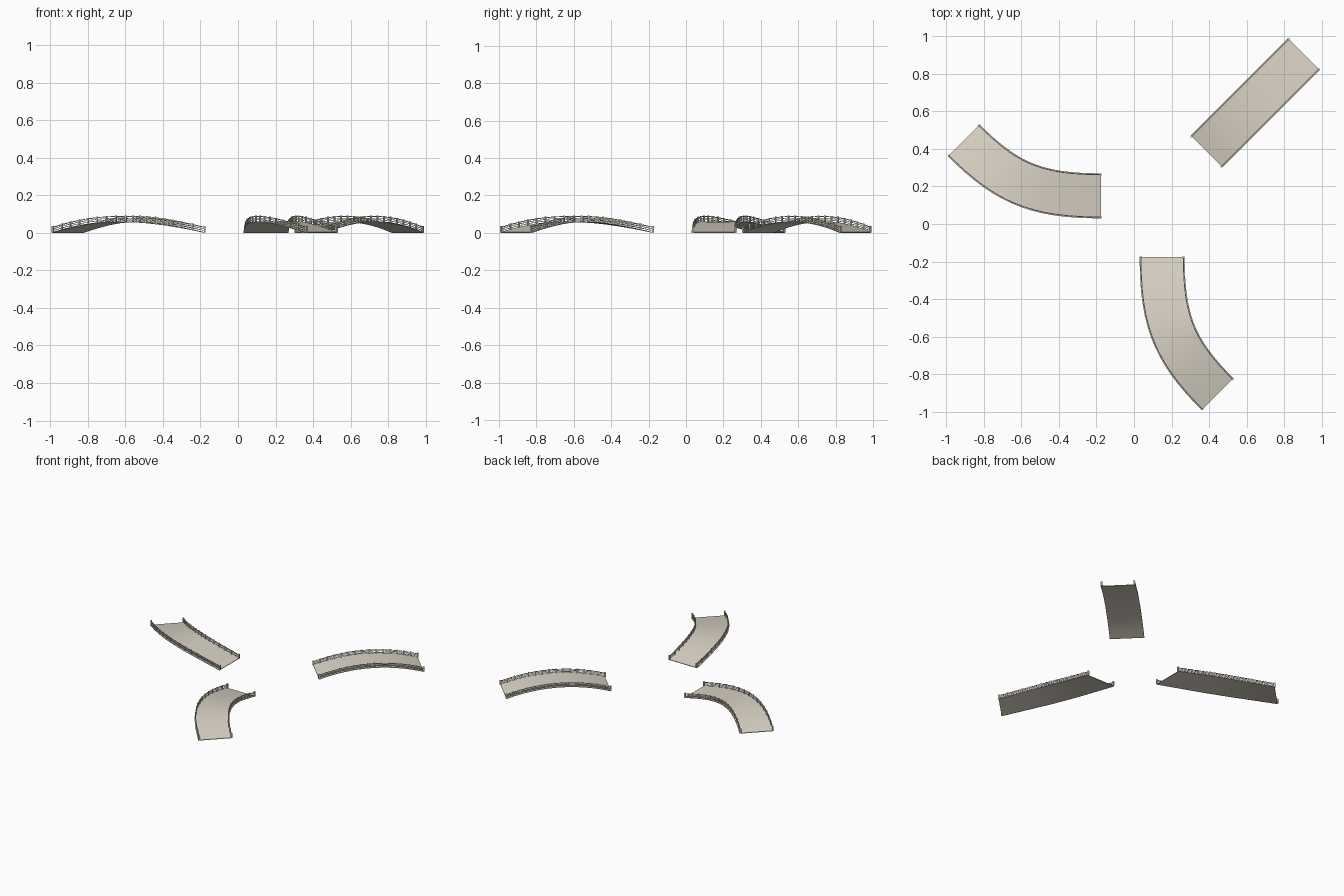
import bpy, bmesh
from mathutils import Vector

if "Cube" in bpy.data.objects:
    bpy.data.objects.remove(bpy.data.objects["Cube"])

HALF = 0.120     # half width of a deck
RISE = 0.058     # arch height
SEGS = 15        # steps along each bridge
POSTS = 16       # posts per side


def material(name, col):
    m = bpy.data.materials.new(name)
    m.diffuse_color = (*col, 1)
    m.use_nodes = True
    m.node_tree.nodes["Principled BSDF"].inputs["Base Color"].default_value = m.diffuse_color
    return m


STONE = material("pale_stone", (0.70, 0.65, 0.56))


def make_path(p0, c1, c2, p3):
    """Arched cubic path: returns a function t -> (point, sideways direction)."""
    p0, c1, c2, p3 = (Vector(p) for p in (p0, c1, c2, p3))

    def at(t):
        s = 1 - t
        p = p0 * s**3 + c1 * 3*s*s*t + c2 * 3*s*t*t + p3 * t**3
        d = (c1 - p0) * s*s + (c2 - c1) * 2*s*t + (p3 - c2) * t*t
        d.normalize()
        return Vector((p.x, p.y, RISE * 4 * t * s)), Vector((d.y, -d.x, 0))
    return at


def finish(bm, name, mat):
    bmesh.ops.recalc_face_normals(bm, faces=bm.faces)
    me = bpy.data.meshes.new(name)
    bm.to_mesh(me)
    bm.free()
    me.materials.append(mat)
    ob = bpy.data.objects.new(name, me)
    bpy.context.collection.objects.link(ob)
    bpy.context.view_layer.objects.active = ob
    ob.select_set(True)
    bpy.ops.object.shade_smooth_by_angle(angle=0.5)
    ob.select_set(False)


def sweep(bm, path, x0, x1, z0, z1):
    """Sweep a rectangular section along the path."""
    rings = []
    for i in range(SEGS + 1):
        p, side = path(i / SEGS)
        rings.append([bm.verts.new(p + side * x + Vector((0, 0, z)))
                      for x, z in ((x0, z0), (x1, z0), (x1, z1), (x0, z1))])
    for a, b in zip(rings, rings[1:]):
        for k in range(4):
            j = (k + 1) % 4
            bm.faces.new((a[k], a[j], b[j], b[k]))
    bm.faces.new(rings[0])
    bm.faces.new(rings[-1])


def post(bm, path, t, x, r, h):
    """Square upright post standing on the deck."""
    p, side = path(t)
    fwd = Vector((-side.y, side.x, 0))
    c = p + side * x
    rings = [[bm.verts.new(c + side * a * r + fwd * b * r + Vector((0, 0, z)))
              for a, b in ((-1, -1), (1, -1), (1, 1), (-1, 1))]
             for z in (0.003, h)]
    lo, hi = rings
    for k in range(4):
        j = (k + 1) % 4
        bm.faces.new((lo[k], lo[j], hi[j], hi[k]))
    bm.faces.new(lo)
    bm.faces.new(hi)


def bridge(name, path):
    # thin arched deck
    bm = bmesh.new()
    sweep(bm, path, -HALF, HALF, 0.0, 0.004)
    finish(bm, name + "_deck", STONE)
    # handrails, mid rails and low rails
    bm = bmesh.new()
    x = HALF - 0.007
    for s in (-1, 1):
        for z, r in ((0.012, 0.0016), (0.021, 0.0016), (0.030, 0.0022)):
            sweep(bm, path, s * x - r, s * x + r, z - r, z + r)
    finish(bm, name + "_rails", STONE)
    # posts, slightly thicker at the ends
    bm = bmesh.new()
    for s in (-1, 1):
        for i in range(POSTS):
            end = i in (0, POSTS - 1)
            post(bm, path, i / (POSTS - 1), s * x,
                 0.005 if end else 0.0036, 0.037 if end else 0.035)
    finish(bm, name + "_posts", STONE)


# straight bridge on the diagonal
a, b = Vector((0.387, 0.387)), Vector((0.905, 0.905))
bridge("straight_bridge", make_path(a, a.lerp(b, 1/3), a.lerp(b, 2/3), b))

# bending bridge and its mirror image across the diagonal
start, corner, end = Vector((-0.177, 0.150)), Vector((-0.612, 0.150)), Vector((-0.907, 0.445))
pts = [start, start.lerp(corner, 0.78), end.lerp(corner, 0.78), end]
bridge("left_curved_bridge", make_path(*pts))
bridge("front_curved_bridge", make_path(*[Vector((p.y, p.x)) for p in pts]))
